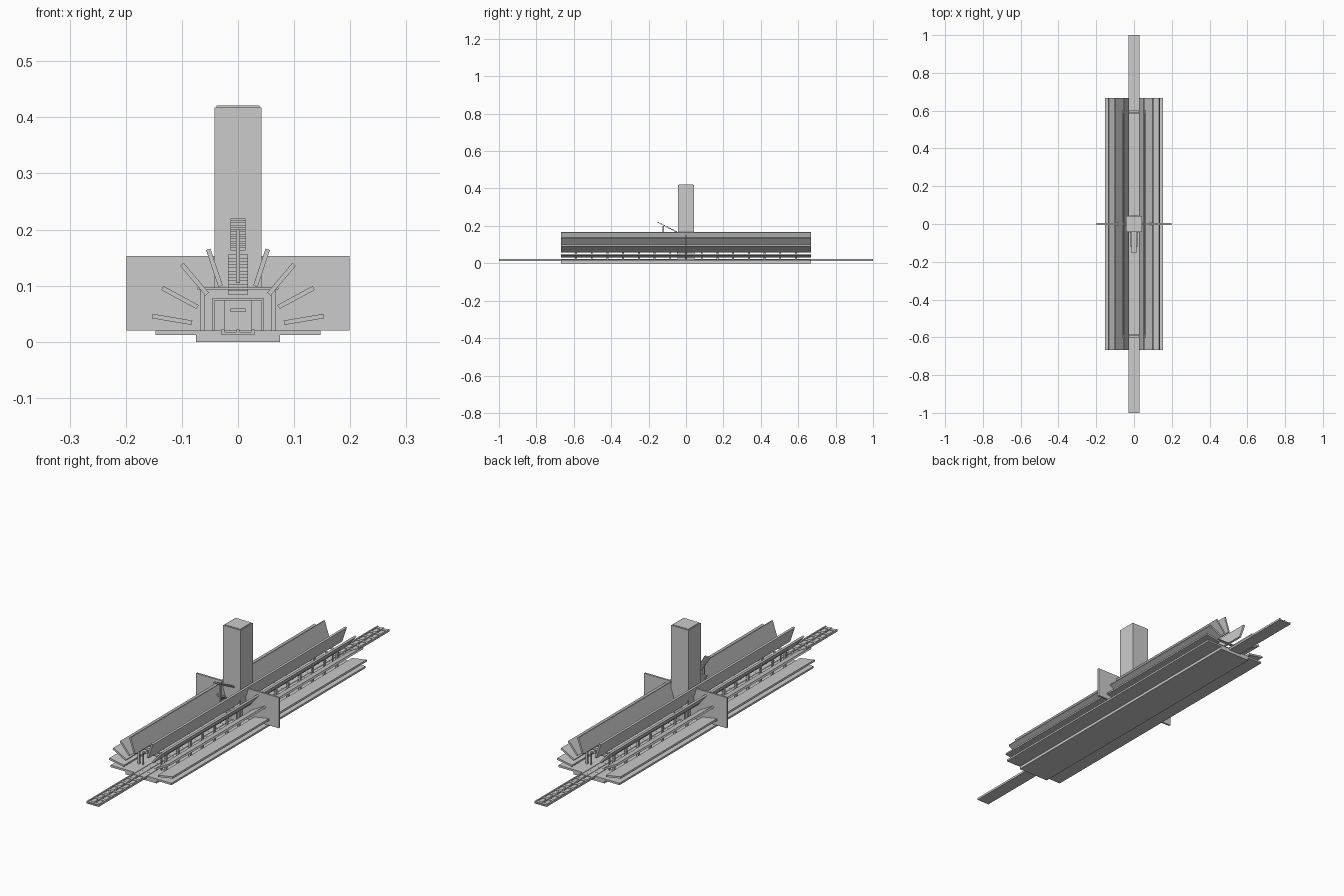
import bpy, math
from mathutils import Vector

if "Cube" in bpy.data.objects:
    bpy.data.objects.remove(bpy.data.objects["Cube"])

grey = bpy.data.materials.new("concrete_grey")
grey.use_nodes = True
colour = (0.6, 0.6, 0.6, 1)
grey.diffuse_color = colour
grey.node_tree.nodes["Principled BSDF"].inputs["Base Color"].default_value = colour

FACES = [(0, 1, 3, 2), (4, 6, 7, 5), (0, 4, 5, 1), (2, 3, 7, 6), (0, 2, 6, 4), (1, 5, 7, 3)]


def build(name, boxes):
    """One object from boxes given as (x range, y range, z range)."""
    verts, faces = [], []
    for xs, ys, zs in boxes:
        n = len(verts)
        verts += [(x, y, z) for x in xs for y in ys for z in zs]
        faces += [tuple(n + i for i in f) for f in FACES]
    mesh = bpy.data.meshes.new(name)
    mesh.from_pydata(verts, [], faces)
    mesh.materials.append(grey)
    obj = bpy.data.objects.new(name, mesh)
    bpy.context.collection.objects.link(obj)
    return obj


def span(centre, size):
    return (centre - size / 2, centre + size / 2)


def both(size):
    return (-size, size)


L = 0.667

# Platforms
build("base_slab", [(both(0.075), both(L), (0, 0.02))])
for side, s in (("left", 1), ("right", -1)):
    xs = tuple(sorted((s * 0.075, s * 0.147)))
    build(side + "_platform", [(xs, both(L), (0.012, 0.02))])

# Track with rails and sleepers
build("track_bed", [(both(0.03), both(1), (0.013, 0.0175))])
build("rails", [(span(x, 0.006), both(1), (0.0175, 0.022)) for x in (-0.027, 0, 0.027)])
build("sleepers", [(both(0.03), span(-0.99 + i * 0.045, 0.014), (0.0175, 0.0205)) for i in range(45)])

# Fanned roof fins
fins = [((0.082, 0.034), (0.153, 0.046)), ((0.072, 0.062), (0.135, 0.096)),
        ((0.055, 0.085), (0.1, 0.138)), ((0.031, 0.099), (0.053, 0.165))]
for i, (a, b) in enumerate(fins):
    a, b = Vector(a), Vector(b)
    mid, run = (a + b) / 2, b - a
    angle = math.atan2(run.y, run.x)
    for side, s in (("left", 1), ("right", -1)):
        fin = build(f"{side}_fin_{i + 1}", [(both(run.length / 2), both(L), both(0.004))])
        fin.location = (s * mid.x, 0, mid.y)
        fin.rotation_euler = (0, -s * angle, 0)

# Colonnade below the fins
rows = [-0.588 + i * 0.084 for i in range(15)]
build("columns", [(span(s * 0.064, 0.008), span(y, 0.01), (0.02, 0.093)) for s in (-1, 1) for y in rows])
build("inner_columns", [(span(s * 0.044, 0.004), span(y, 0.006), (0.02, 0.075)) for s in (-1, 1) for y in rows[::7]])
build("long_beams", [(span(s * 0.064, 0.01), both(0.6), (0.092, 0.097)) for s in (-1, 1)])
build("cross_beams", [(both(0.072), span(y, 0.012), (0.093, 0.097)) for y in (-0.594, 0.594)]
      + [(both(0.045), span(y, 0.01), (0.074, 0.078)) for y in rows[::7]])

# Cross wall and tower
build("cross_wall", [(both(0.199), both(0.004), (0.02, 0.153))])
build("tower", [(both(0.042), both(0.042), (0.095, 0.418))])
build("tower_cap", [(both(0.038), both(0.038), (0.418, 0.421))])
build("lobby", [(both(0.025), both(0.045), (0.02, 0.075))])
build("lobby_sign", [(both(0.013), (-0.049, -0.045), (0.053, 0.059))])


# Sloping stairs leaving the tower
def stair(name, half, start, end, steps):
    a, b = Vector(start), Vector(end)
    step = (b - a) / steps
    boxes = []
    for i in range(steps):
        p = a + step * (i + 0.5)
        boxes.append((both(half), span(p.x, abs(step.x) * 1.15), span(p.y, abs(step.y) * 1.1)))
    build(name, boxes)


stair("upper_stair", 0.013, (-0.04, 0.163), (-0.152, 0.22), 14)
stair("lower_stair", 0.018, (-0.042, 0.085), (-0.12, 0.155), 12)
build("stair_post", [(both(0.004), (-0.125, -0.118), (0.105, 0.2))])
